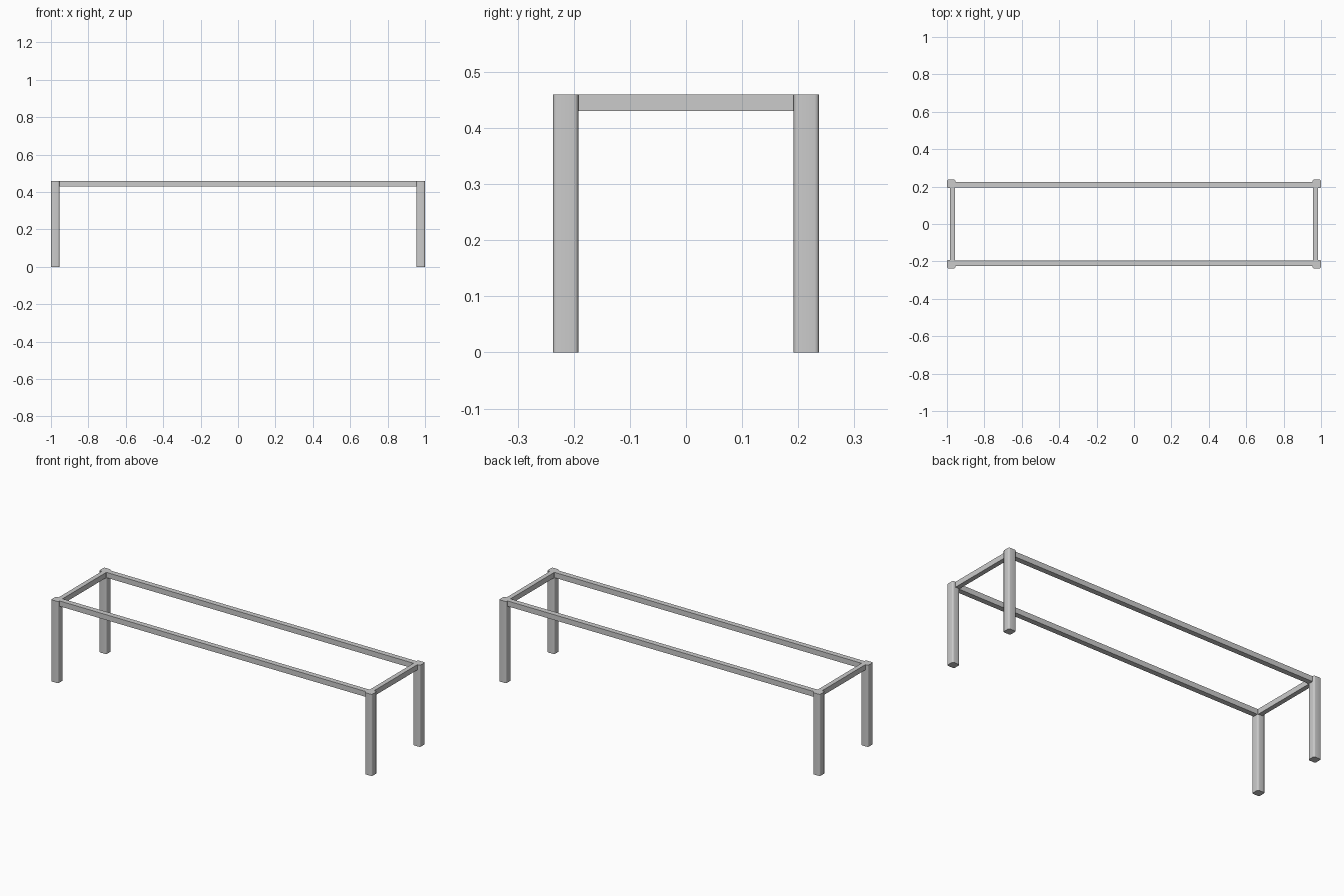
import bpy, bmesh

if "Cube" in bpy.data.objects:
    bpy.data.objects.remove(bpy.data.objects["Cube"])

H = 0.46  # frame height


def box(name, lo, hi, corner=0.0):
    """Box between two corners, optionally with rounded vertical edges."""
    bm = bmesh.new()
    bmesh.ops.create_cube(bm, size=1)
    for v in bm.verts:
        v.co = [lo[i] + (v.co[i] + 0.5) * (hi[i] - lo[i]) for i in range(3)]
    if corner:
        upright = [e for e in bm.edges
                   if abs(e.verts[0].co.z - e.verts[1].co.z) > 0.1]
        bmesh.ops.bevel(bm, geom=upright, offset=corner, segments=4,
                        profile=0.5, affect='EDGES')
    mesh = bpy.data.meshes.new(name)
    bm.to_mesh(mesh)
    bm.free()
    obj = bpy.data.objects.new(name, mesh)
    bpy.context.collection.objects.link(obj)
    if corner:
        bpy.context.view_layer.objects.active = obj
        obj.select_set(True)
        bpy.ops.object.shade_smooth_by_angle()
        obj.select_set(False)
    return obj


def span(sign, a, b):
    return (a, b) if sign > 0 else (-b, -a)


# Four legs with softly rounded corners
for sx, side in ((-1, "left"), (1, "right")):
    for sy, end in ((-1, "front"), (1, "back")):
        x0, x1 = span(sx, 0.955, 1.0)
        y0, y1 = span(sy, 0.192, 0.237)
        box(f"{end}_{side}_leg", (x0, y0, 0), (x1, y1, H), 0.008)

# Long rails
for sy, end in ((-1, "front"), (1, "back")):
    y0, y1 = span(sy, 0.195, 0.225)
    box(f"{end}_rail", (-0.956, y0, 0.43), (0.956, y1, H))

# End rails
for sx, side in ((-1, "left"), (1, "right")):
    x0, x1 = span(sx, 0.957, 0.983)
    box(f"{side}_rail", (x0, -0.193, 0.43), (x1, 0.193, H))
